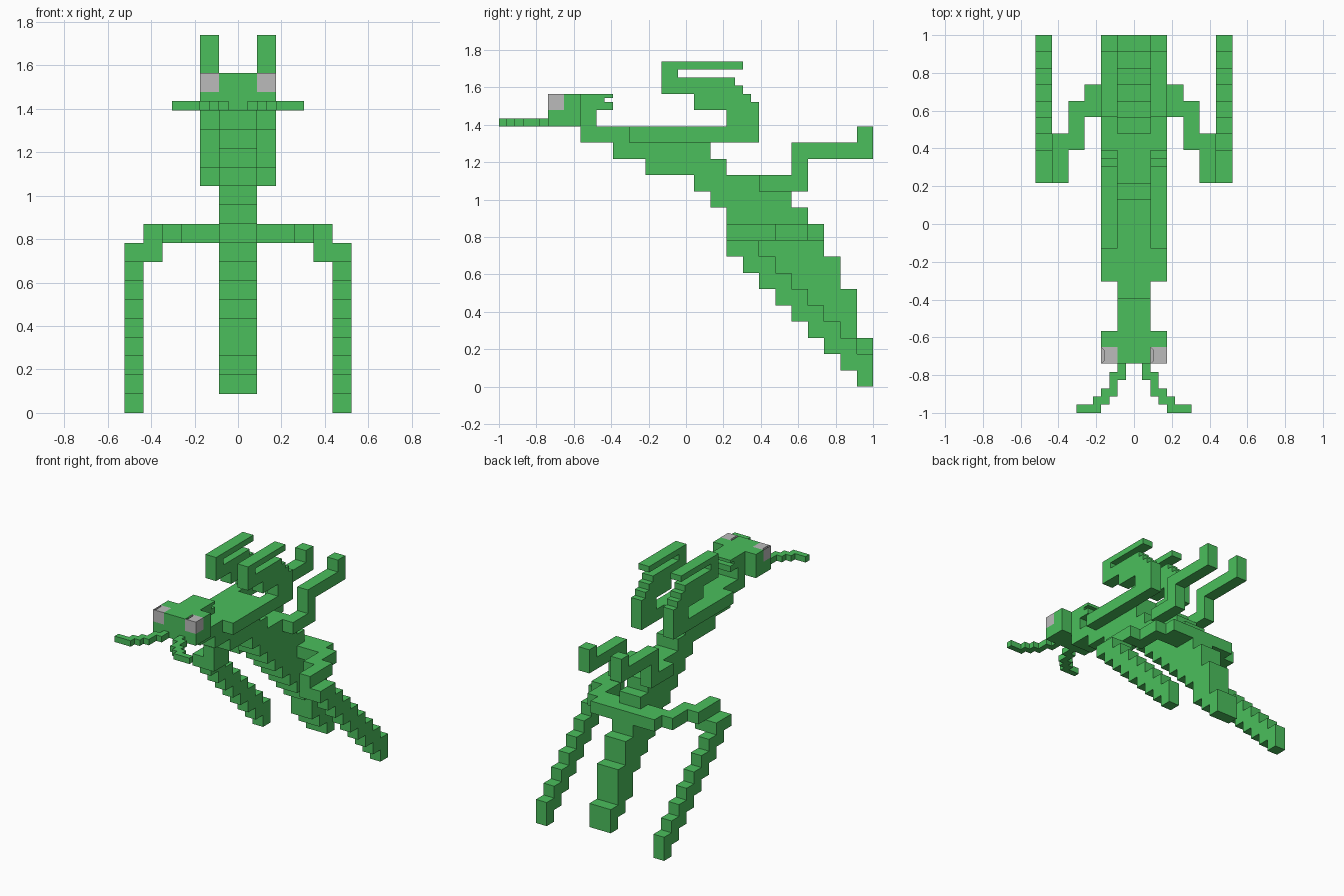
import bpy
import bmesh
from mathutils import Vector

default_cube = bpy.data.objects.get("Cube")
if default_cube:
    bpy.data.objects.remove(default_cube, do_unlink=True)

# The whole insect is built on a block grid that is 23 blocks long
UNIT = 2 / 23
ORIGIN = Vector((0, -1, 0))


def make_material(name, colour):
    material = bpy.data.materials.new(name)
    material.use_nodes = True
    material.diffuse_color = colour
    shader = material.node_tree.nodes["Principled BSDF"]
    shader.inputs["Base Color"].default_value = colour
    shader.inputs["Roughness"].default_value = 0.8
    return material


green = make_material("leaf green", (0.07, 0.52, 0.107, 1))
grey = make_material("eye grey", (0.5, 0.5, 0.5, 1))


def add_box(bm, x, y, z):
    """Add a box from three (low, high) ranges given in blocks."""
    corners = bmesh.ops.create_cube(bm, size=1)["verts"]
    for vert in corners:
        spot = [low if c < 0 else high for c, (low, high) in zip(vert.co, (x, y, z))]
        vert.co = ORIGIN + Vector(spot) * UNIT


def finish(name, bm, material):
    mesh = bpy.data.meshes.new(name)
    bm.to_mesh(mesh)
    bm.free()
    mesh.materials.append(material)
    part = bpy.data.objects.new(name, mesh)
    bpy.context.collection.objects.link(part)
    return part


def build(name, boxes, material=green):
    bm = bmesh.new()
    for x, y, z in boxes:
        add_box(bm, x, y, z)
    return finish(name, bm, material)


def build_pair(name, boxes):
    """Build the left part (+x) and its mirrored right twin."""
    build("left_" + name, boxes)
    build("right_" + name, [((-x[1], -x[0]), y, z) for x, y, z in boxes])


def stack(x, bottom, rows):
    """Stack one-block-high layers upwards from (start, end) lengths."""
    return [(x, row, (bottom + i, bottom + i + 1)) for i, row in enumerate(rows)]


MIDDLE, SIDE = (-1, 1), (1, 2)

# Stepped abdomen and thorax, listed from the tail tip upwards
build("abdomen", stack(MIDDLE, 1, [
    (22, 23), (21, 23), (20, 22), (20, 22), (19, 22),
    (18, 21), (17, 21), (16, 20), (15, 20)]))
build("thorax", stack(MIDDLE, 10, [
    (14, 19), (13, 18), (12, 17), (9, 14), (7, 13), (5, 13)]))

# Head with eye sockets, neck and a notched crest at the back
build("head", [
    ((-2, 2), (3, 5), (16, 17)),
    (MIDDLE, (3, 5), (17, 18)),
    (SIDE, (4, 5), (17, 18)),
    ((-2, -1), (4, 5), (17, 18)),
    (MIDDLE, (5, 6), (16, 18)),
])
build("head_crest", [
    (MIDDLE, (6, 7), (17, 17.5)),
    (MIDDLE, (6, 6.5), (17.5, 17.75)),
    (MIDDLE, (6, 7), (17.75, 18)),
])

# Eyes with a small square recess on top
for side_name, span in (("left", SIDE), ("right", (-2, -1))):
    bm = bmesh.new()
    add_box(bm, span, (3, 4), (17, 18))
    bm.normal_update()
    top = max(bm.faces, key=lambda f: f.calc_center_median().z)
    bmesh.ops.inset_region(bm, faces=[top], thickness=UNIT / 4)
    top_face = [f for f in bm.faces if f.normal.z > 0.9 and f.calc_area() < UNIT ** 2 / 3][0]
    pit = bmesh.ops.extrude_face_region(bm, geom=[top_face])["geom"]
    bmesh.ops.translate(bm, verts=[v for v in pit if isinstance(v, bmesh.types.BMVert)],
                        vec=(0, 0, -UNIT / 4))
    if top_face.is_valid:
        bmesh.ops.delete(bm, geom=[top_face], context="FACES_ONLY")
    bmesh.ops.recalc_face_normals(bm, faces=bm.faces)
    finish(side_name + "_eye", bm, grey)

# Thin feelers, half a block thick, stepping outwards
feeler_steps = [(4, 6), (2, 5), (1, 3), (0, 2), (0, 1), (0, 1)]
build_pair("feeler", [
    (((i + 1) / 2, (i + 2) / 2), (a / 2, b / 2), (16, 16.5))
    for i, (a, b) in enumerate(feeler_steps)])

# Raised forelegs: along the back, then curling forwards and back again
foreleg = [(SIDE, (8, 16), (15, 16)), (SIDE, (14, 16), (16, 17))]
curl = [(12, 16), (12, 15.5), (10, 15), (10, 14.5), (10, 11), (10, 15)]
foreleg += [(SIDE, row, (17 + i / 2, 17.5 + i / 2)) for i, row in enumerate(curl)]
build_pair("foreleg", foreleg)

# Middle legs: rising behind the thorax and ending in an upturned foot
build_pair("middle_leg", [
    (SIDE, (16, 19), (12, 13)),
    (SIDE, (18, 19), (13, 15)),
    (SIDE, (19, 23), (14, 15)),
    (SIDE, (22, 23), (15, 16)),
])

# Hind legs: thigh sweeping out and forwards, shin stepping down to the ground
hind_leg = [
    ((1, 3), (18, 20), (9, 10)),
    ((3, 4), (16, 19), (9, 10)),
    ((4, 5), (14, 17), (9, 10)),
    ((4, 5), (14, 16), (8, 9)),
]
for j in range(14, 23):
    hind_leg.append(((5, 6), (j, j + 1), (22 - j, min(9, 24 - j))))
build_pair("hind_leg", hind_leg)
